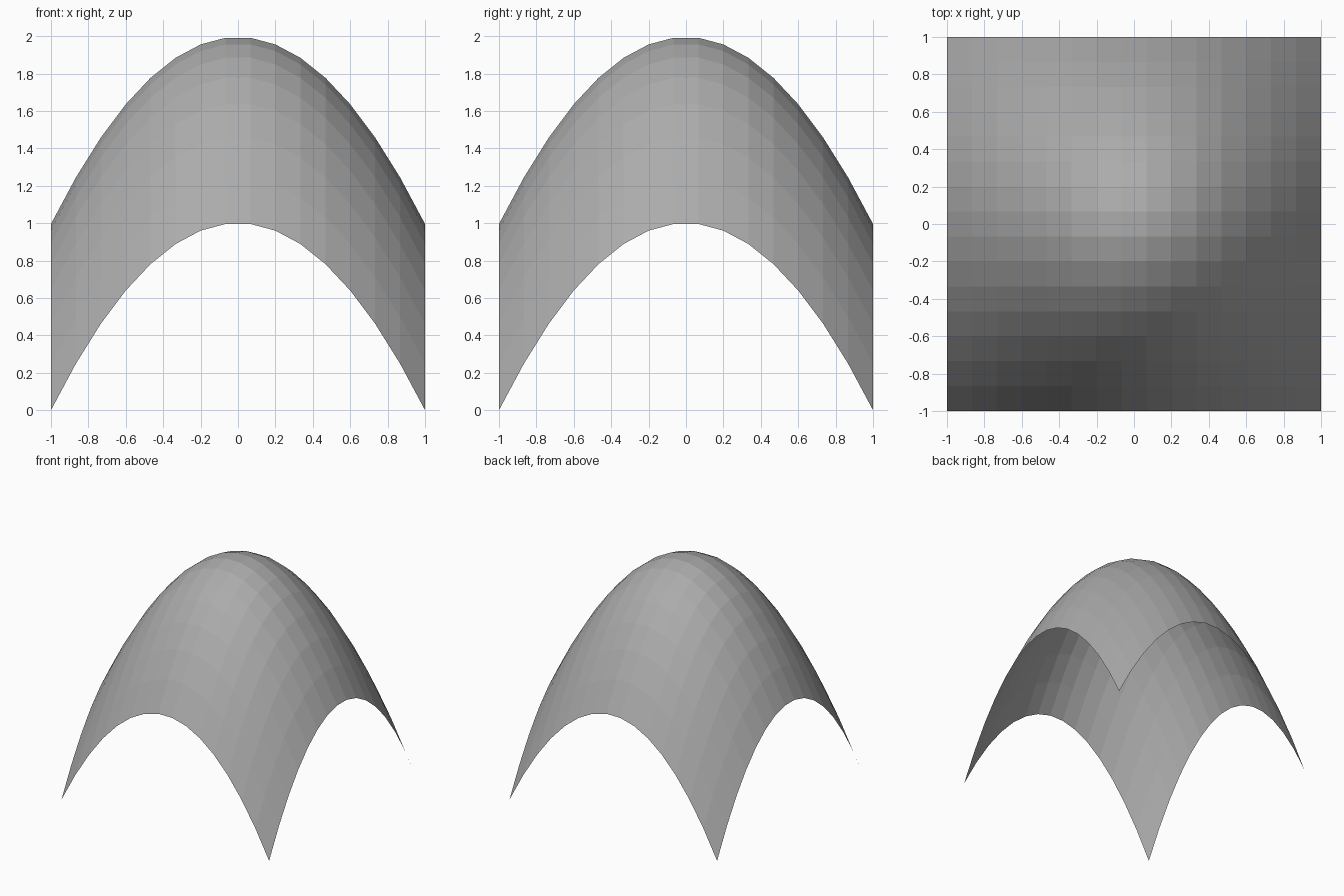
import bpy
import bmesh

if "Cube" in bpy.data.objects:
    bpy.data.objects.remove(bpy.data.objects["Cube"])

# Paraboloid canopy: a 15 x 15 flat-shaded grid lifted to z = 2 - x^2 - y^2
bm = bmesh.new()
bmesh.ops.create_grid(bm, x_segments=15, y_segments=15, size=1.0)
for v in bm.verts:
    v.co.z = 2 - v.co.x ** 2 - v.co.y ** 2

mesh = bpy.data.meshes.new("canopy")
bm.to_mesh(mesh)
bm.free()
canopy = bpy.data.objects.new("canopy", mesh)
bpy.context.collection.objects.link(canopy)

# Mid-grey surface
grey = bpy.data.materials.new("mid_grey")
grey.diffuse_color = (0.41, 0.41, 0.41, 1)
grey.use_nodes = True
grey.node_tree.nodes["Principled BSDF"].inputs["Base Color"].default_value = grey.diffuse_color
mesh.materials.append(grey)
